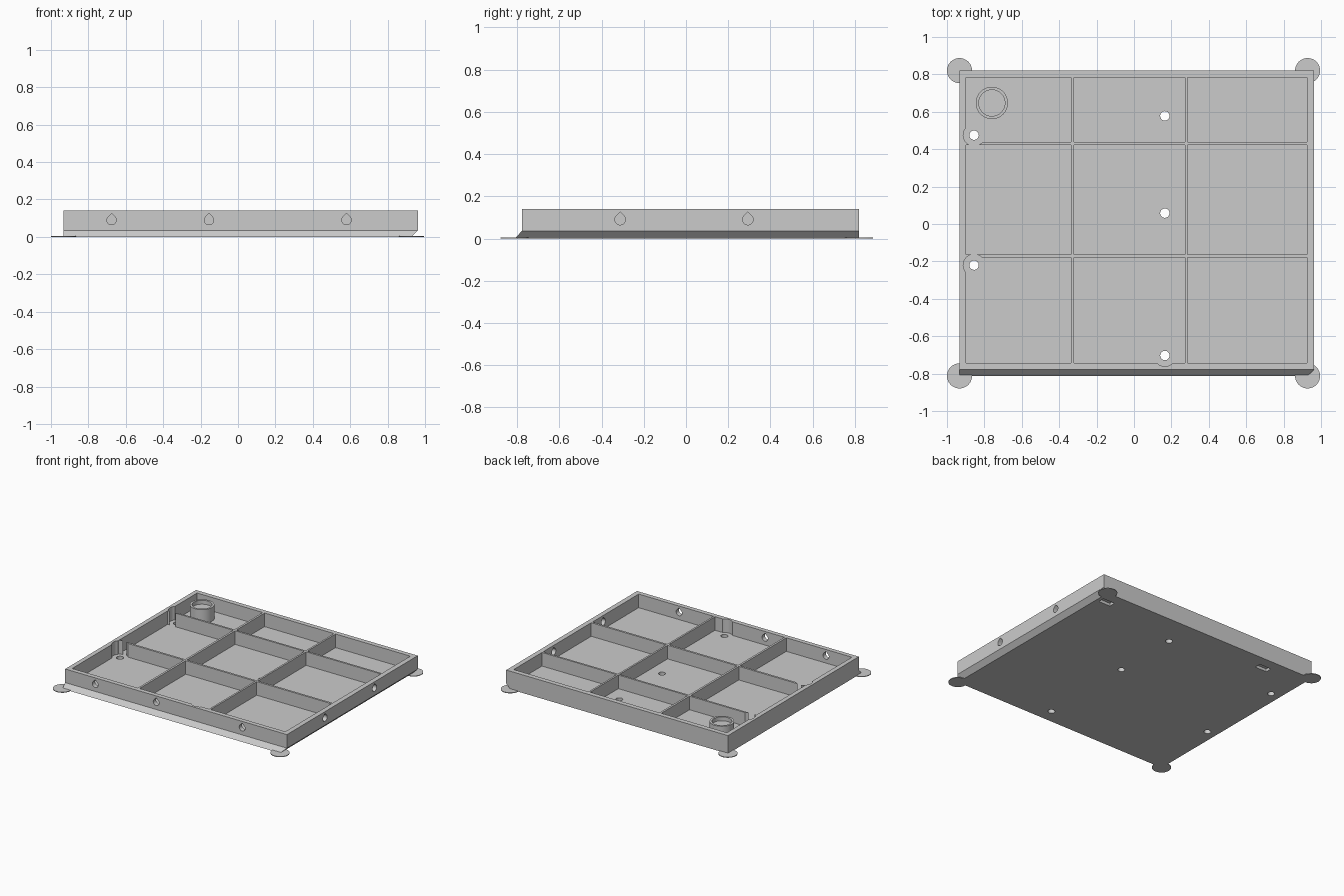
import bpy, bmesh, math
from mathutils import Matrix

old = bpy.data.objects.get("Cube")
if old:
    bpy.data.objects.remove(old, do_unlink=True)

TOP, FLOOR = 0.14, 0.035

grey = bpy.data.materials.new("light grey plastic")
grey.use_nodes = True
grey.diffuse_color = (0.6, 0.6, 0.6, 1)
grey.node_tree.nodes["Principled BSDF"].inputs["Base Color"].default_value = (0.6, 0.6, 0.6, 1)


def rect(x0, x1, y0, y1):
    return [(x0, y0), (x1, y0), (x1, y1), (x0, y1)]


def circle(cx, cy, r, n=48):
    steps = [2 * math.pi * i / n for i in range(n)]
    return [(cx + r * math.cos(a), cy + r * math.sin(a)) for a in steps]


def teardrop(r, n=28):
    # Three quarters of a circle closed by a pointed roof
    steps = [math.radians(135 + 270 * i / n) for i in range(n + 1)]
    return [(r * math.cos(a), r * math.sin(a)) for a in steps] + [(0, r * math.sqrt(2))]


def loft(bm, levels, matrix=Matrix()):
    # Closed solid through outlines given as (z, points)
    rings = [[bm.verts.new(matrix @ Matrix.Translation((x, y, z)).to_translation())
              for x, y in pts] for z, pts in levels]
    n = len(rings[0])
    bm.faces.new(rings[0][::-1])
    bm.faces.new(rings[-1])
    for a, b in zip(rings, rings[1:]):
        for i in range(n):
            j = (i + 1) % n
            bm.faces.new((a[i], a[j], b[j], b[i]))


def make(name, solids):
    # Each solid is (levels) or (levels, matrix)
    bm = bmesh.new()
    for solid in solids:
        loft(bm, *solid)
    bmesh.ops.recalc_face_normals(bm, faces=bm.faces)
    mesh = bpy.data.meshes.new(name)
    bm.to_mesh(mesh)
    bm.free()
    mesh.materials.append(grey)
    obj = bpy.data.objects.new(name, mesh)
    bpy.context.collection.objects.link(obj)
    return obj


def prism(outline, z0, z1):
    return ([(z0, outline), (z1, outline)],)


def cut(obj, cutters):
    for c in cutters:
        mod = obj.modifiers.new(c.name, 'BOOLEAN')
        mod.operation, mod.solver, mod.object = 'DIFFERENCE', 'EXACT', c
    graph = bpy.context.evaluated_depsgraph_get()
    mesh = bpy.data.meshes.new_from_object(obj.evaluated_get(graph))
    obj.modifiers.clear()
    obj.data = mesh
    for c in cutters:
        bpy.data.objects.remove(c, do_unlink=True)


# Tray body: front edge flares out at the foot, right-hand edge tucks in
foot = rect(-0.933, 0.928, -0.812, 0.82)
wall = rect(-0.933, 0.963, -0.778, 0.82)
tray = make("tray", [([(0, foot), (FLOOR, wall), (TOP, wall)],)])

# Nine compartments, leaving thin ribs between them
columns = [(-0.898, -0.337), (-0.321, 0.272), (0.286, 0.925)]
rows = [(-0.743, -0.18), (-0.164, 0.423), (0.438, 0.783)]
cells = make("cell_cutter", [prism(rect(*c, *r), FLOOR, 0.2) for c in columns for r in rows])

# Screw holes, with clearance bores where they sit near a wall or rib
edge_screws = [(-0.855, 0.475), (-0.855, -0.22), (0.165, -0.703)]
screws = edge_screws + [(0.165, 0.578), (0.165, 0.058)]
bores = make("bore_cutter", [prism(circle(x, y, 0.058), FLOOR, 0.2) for x, y in edge_screws])
holes = make("hole_cutter", [prism(circle(x, y, 0.025, 32), -0.1, 0.1) for x, y in screws])

# Teardrop holes through the front and right-hand walls
upright = Matrix.Rotation(math.pi / 2, 4, 'X')
turned = Matrix.Rotation(math.pi / 2, 4, 'Z') @ upright
drop = [(-0.03, teardrop(0.025)), (0.03, teardrop(0.025))]
drops = [(drop, Matrix.Translation((x, -0.76, 0.09)) @ upright) for x in (-0.676, -0.155, 0.58)]
drops += [(drop, Matrix.Translation((0.944, y, 0.09)) @ turned) for y in (-0.312, 0.293)]
drops = make("teardrop_cutter", drops)

# Blind slots in the underside
slots = make("slot_cutter", [prism(rect(x - 0.05, x + 0.05, 0.69, 0.74), -0.1, 0.022)
                             for x in (0.85, -0.58)])
cut(tray, [cells, bores, holes, drops, slots])

# Round cup with a shallow recess
cup = make("round_cup", [prism(circle(-0.76, 0.647, 0.086, 64), FLOOR - 0.005, TOP)])
cut(cup, [make("recess_cutter", [prism(circle(-0.76, 0.647, 0.07, 64), 0.11, 0.2)])])

# Thin round pads under the corners
pads = make("corner_pads", [prism(circle(x, y, 0.067), 0, 0.005)
                            for x in (-0.933, 0.928) for y in (-0.812, 0.82)])

bpy.ops.object.select_all(action='DESELECT')
for obj in (tray, cup, pads):
    obj.select_set(True)
bpy.context.view_layer.objects.active = tray
bpy.ops.object.shade_smooth_by_angle(angle=math.radians(30))
